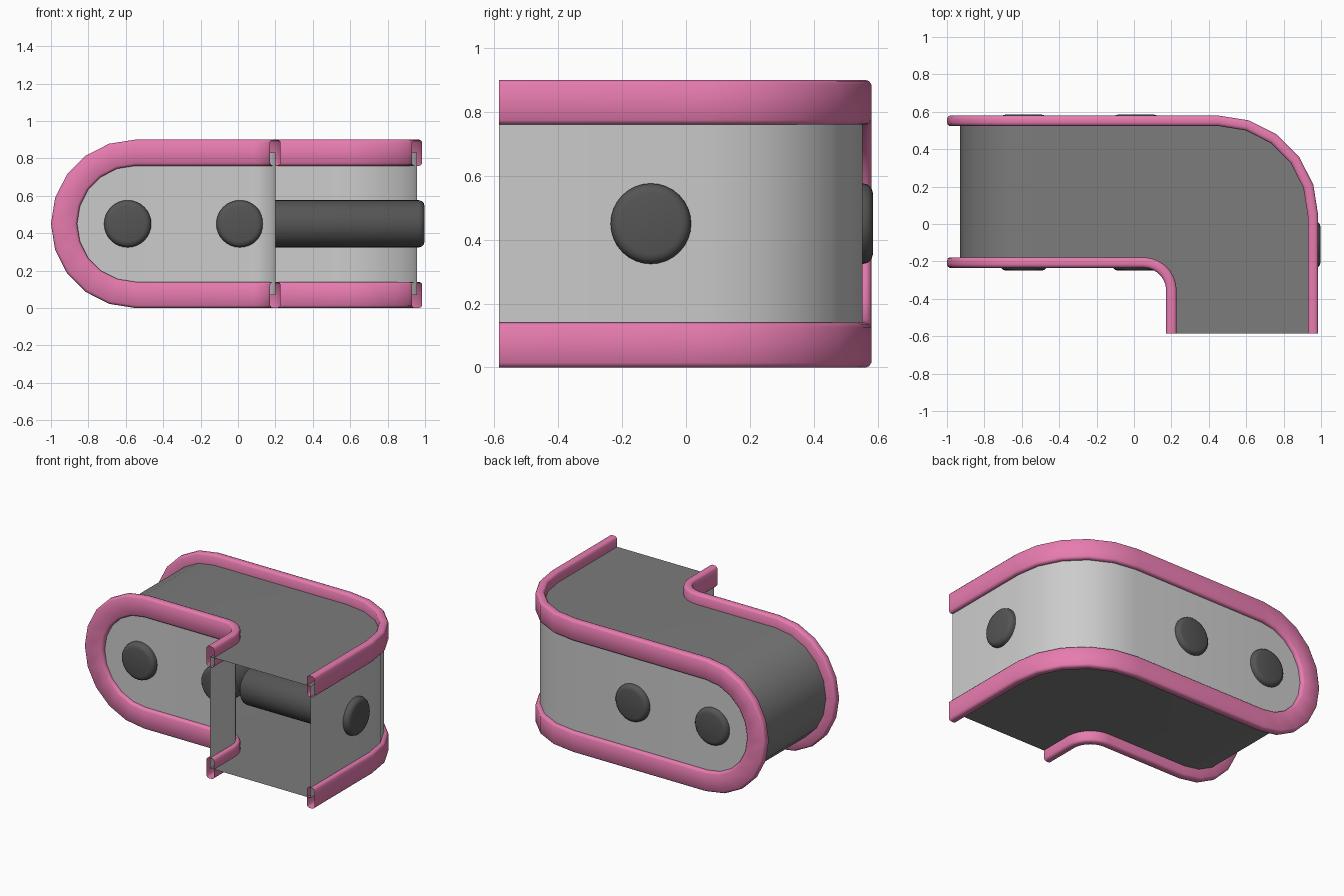
import bpy, bmesh
from math import sin, cos, pi, radians
from mathutils import Vector, Matrix

if "Cube" in bpy.data.objects:
    bpy.data.objects.remove(bpy.data.objects["Cube"])

ZC, R, XC = 0.45, 0.38, -0.55      # mid height, end radius and end centre of the rounded end
Y_END = -0.585


def material(name, rgb):
    m = bpy.data.materials.new(name)
    m.diffuse_color = (*rgb, 1)
    m.use_nodes = True
    m.node_tree.nodes["Principled BSDF"].inputs["Base Color"].default_value = m.diffuse_color
    return m


pink = material("pink", (0.8, 0.2, 0.43))
grey = material("mid_grey", (0.2, 0.2, 0.2))
dark = material("dark_grey", (0.09, 0.09, 0.09))


def finish(name, bm, mat=None, angle=40):
    bmesh.ops.recalc_face_normals(bm, faces=bm.faces)
    me = bpy.data.meshes.new(name)
    bm.to_mesh(me)
    bm.free()
    ob = bpy.data.objects.new(name, me)
    bpy.context.collection.objects.link(ob)
    if mat:
        me.materials.append(mat)
    bpy.ops.object.select_all(action='DESELECT')
    ob.select_set(True)
    bpy.context.view_layer.objects.active = ob
    bpy.ops.object.shade_smooth_by_angle(angle=radians(angle))
    return ob


def plan_path(y, x, r, steps):
    """Plan line of a wall: straight along x, bend, then towards the front. (point, normal)"""
    path = [(Vector((XC, y, 0)), Vector((0, 1, 0)))]
    for i in range(steps + 1):
        a = pi / 2 * (1 - i / steps)
        n = Vector((cos(a), sin(a), 0))
        path.append((Vector((x - r, y - r, 0)) + n * r, n))
    path.append((Vector((x, Y_END, 0)), Vector((1, 0, 0))))
    return path


inner = plan_path(-0.206, 0.2, 0.15, 7)
outer = plan_path(0.552, 0.957, 0.507, 5)


def end_arc():
    """Directions of the half circle from bottom round to top."""
    return [Vector((-sin(pi * i / 10), 0, -cos(pi * i / 10))) for i in range(11)]


def at(p, z):
    return Vector((p.x, p.y, z))


# Side walls: bent strip plus half-round end
def wall(name, path):
    bm = bmesh.new()
    lo = [bm.verts.new(at(p, ZC - R)) for p, n in path]
    hi = [bm.verts.new(at(p, ZC + R)) for p, n in path]
    for i in range(len(path) - 1):
        bm.faces.new((lo[i], lo[i + 1], hi[i + 1], hi[i]))
    arc = [bm.verts.new(at(path[0][0], ZC) + d * R) for d in end_arc()[1:-1]]
    bm.faces.new([lo[0]] + arc + [hi[0]])
    finish(name, bm)


# Trim: rounded tube running round the edge of a wall, open at the front
half = [(0.028, 0.056), (0.021, 0.066), (0.011, 0.07)]
profile = half + [(-a, b) for a, b in reversed(half)]
profile += [(-a, -b) for a, b in profile]


def trim(name, path):
    down, up = Vector((0, 0, -1)), Vector((0, 0, 1))
    frames = [(at(p, ZC - R), n, down) for p, n in reversed(path)]
    p0, n0 = path[0]
    frames += [(at(p0, ZC) + d * R, n0, d) for d in end_arc()[1:-1]]
    frames += [(at(p, ZC + R), n, up) for p, n in path]
    bm = bmesh.new()
    rings = [[bm.verts.new(c + n * a + d * b) for a, b in profile] for c, n, d in frames]
    k = len(profile)
    for r0, r1 in zip(rings, rings[1:]):
        for j in range(k):
            bm.faces.new((r0[j], r0[(j + 1) % k], r1[(j + 1) % k], r1[j]))
    finish(name, bm, pink)


for side, path in (("inner", inner), ("outer", outer)):
    wall(side + "_wall", path)
    trim(side + "_trim", path)

# Band between the walls: floor, rounded end and roof
bm = bmesh.new()
for s in (-1, 1):
    loop = [p for p, n in inner] + [p for p, n in reversed(outer)]
    bm.faces.new([bm.verts.new(at(p, ZC + s * R)) for p in loop])
rows = [[bm.verts.new(at(path[0][0], ZC) + d * R) for path in (inner, outer)] for d in end_arc()]
for a, b in zip(rows, rows[1:]):
    bm.faces.new((a[0], a[1], b[1], b[0]))
bmesh.ops.remove_doubles(bm, verts=bm.verts, dist=1e-4)
finish("band", bm, grey)


# Pins with rounded ends passing through the walls
def pin(name, centre, axis):
    bm = bmesh.new()
    rot = Matrix.Rotation(pi / 2, 4, axis)
    bmesh.ops.create_cone(bm, cap_ends=True, segments=32, radius1=0.126, radius2=0.126,
                          depth=0.834, matrix=Matrix.Translation(centre) @ rot)
    rims = [e for e in bm.edges if any(len(f.verts) > 4 for f in e.link_faces)]
    bmesh.ops.bevel(bm, geom=rims, offset=0.03, segments=3, profile=0.5, affect='EDGES')
    finish(name, bm, dark)


pin("end_pin", (-0.59, 0.168, ZC), 'X')
pin("middle_pin", (0.01, 0.168, ZC), 'X')
pin("cross_pin", (0.58, -0.11, ZC), 'Y')
